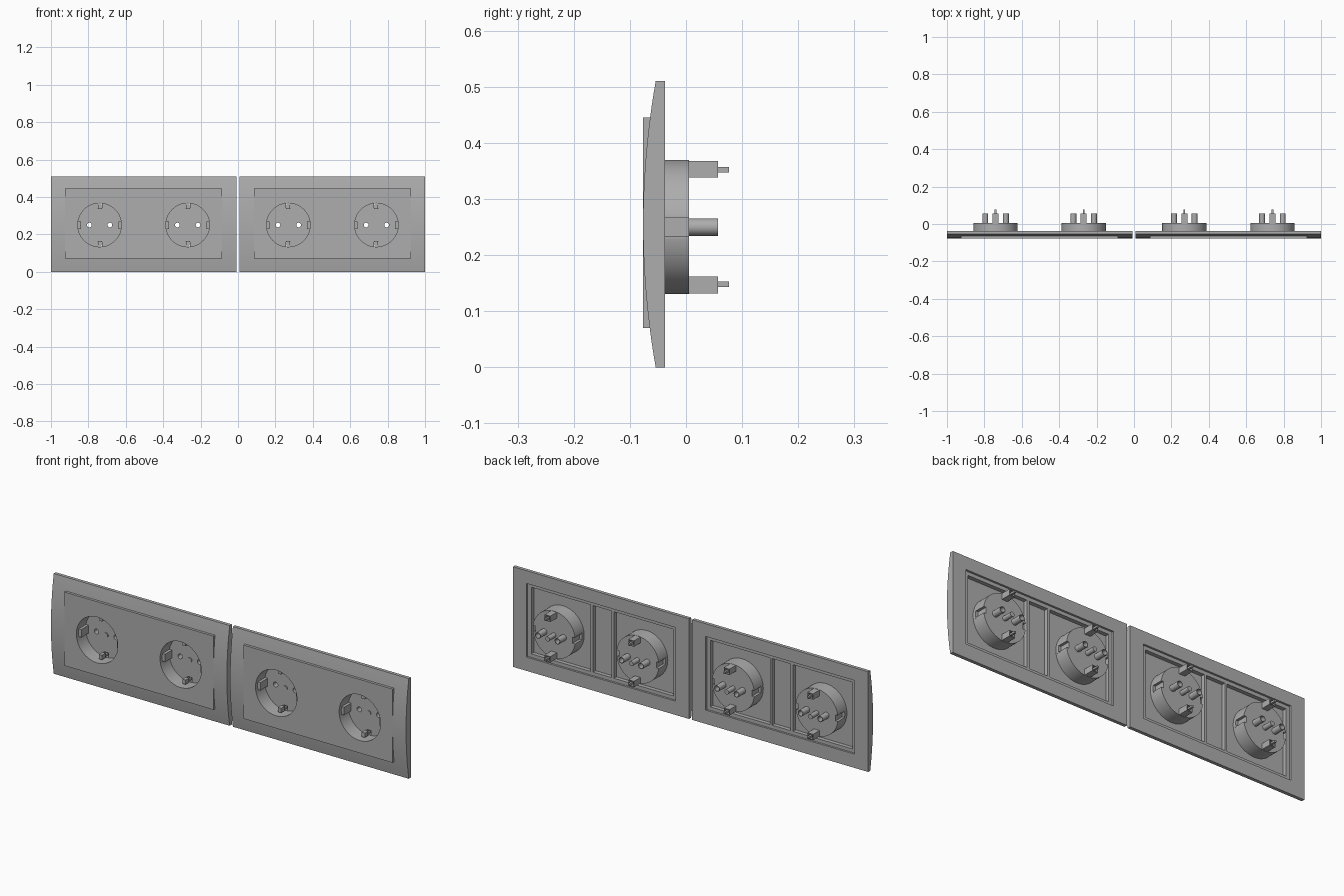
import bpy, math
from mathutils import Matrix

cube = bpy.data.objects.get("Cube")
if cube:
    bpy.data.objects.remove(cube)

grey = bpy.data.materials.new("plain_grey")
grey.use_nodes = True
COLOR = (0.42, 0.42, 0.42, 1)
grey.diffuse_color = COLOR
grey.node_tree.nodes["Principled BSDF"].inputs["Base Color"].default_value = COLOR

MID_Z = 0.25          # height of the socket axes
FRONT, BACK = -0.077, -0.037


def box(name, x, y, z):
    """Box from (min, max) pairs."""
    bpy.ops.mesh.primitive_cube_add(size=1)
    ob = bpy.context.object
    ob.name = name
    ob.data.transform(Matrix.Translation([(a + b) / 2 for a, b in (x, y, z)])
                      @ Matrix.Diagonal([b - a for a, b in (x, y, z)] + [1]))
    return ob


def rod(name, x, z, r, y, sides=32):
    """Cylinder along y."""
    bpy.ops.mesh.primitive_cylinder_add(vertices=sides, radius=r, depth=y[1] - y[0])
    ob = bpy.context.object
    ob.name = name
    ob.data.transform(Matrix.Translation((x, (y[0] + y[1]) / 2, z))
                      @ Matrix.Rotation(math.pi / 2, 4, 'X'))
    return ob


def combine(target, parts, operation):
    """Boolean the parts into the target and bake the result."""
    for part in parts:
        mod = target.modifiers.new("bool", 'BOOLEAN')
        mod.operation, mod.object, mod.solver = operation, part, 'EXACT'
    bpy.context.view_layer.update()
    dg = bpy.context.evaluated_depsgraph_get()
    mesh = bpy.data.meshes.new_from_object(target.evaluated_get(dg))
    target.modifiers.clear()
    target.data = mesh
    for part in parts:
        bpy.data.objects.remove(part)


def finish(ob):
    ob.data.materials.clear()
    ob.data.materials.append(grey)
    bpy.ops.object.select_all(action='DESELECT')
    ob.select_set(True)
    bpy.context.view_layer.objects.active = ob
    bpy.ops.object.shade_smooth_by_angle(angle=math.radians(30))


def place(ob, name, x):
    copy = ob.copy()
    copy.name = name
    copy.location.x = x
    bpy.context.collection.objects.link(copy)


# Curved frame: bowed profile extruded along x, with a window cut out
def make_frame():
    half, top, n = 0.4955, 0.51, 24
    profile = [(BACK, top), (BACK, 0)]
    for i in range(n + 1):
        u = 2 * i / n - 1
        profile.append((-0.0765 + 0.0225 * u * u, top * i / n))
    m = len(profile)
    verts = [(x, y, z) for x in (-half, half) for y, z in profile]
    faces = [tuple(range(m)), tuple(reversed(range(m, 2 * m)))]
    faces += [(i, i + m, (i + 1) % m + m, (i + 1) % m) for i in range(m)]
    mesh = bpy.data.meshes.new("frame")
    mesh.from_pydata(verts, [], faces)
    mesh.update()
    frame = bpy.data.objects.new("frame", mesh)
    bpy.context.collection.objects.link(frame)
    bpy.context.view_layer.objects.active = frame
    frame.select_set(True)
    bpy.ops.object.mode_set(mode='EDIT')
    bpy.ops.mesh.select_all(action='SELECT')
    bpy.ops.mesh.normals_make_consistent(inside=False)
    bpy.ops.object.mode_set(mode='OBJECT')
    combine(frame, [box("window", (-0.42, 0.42), (-0.1, 0), (0.07, 0.445))], 'DIFFERENCE')
    finish(frame)
    return frame


# Flat cover plate: three recesses behind, two round openings
def make_plate():
    plate = box("cover_plate", (-0.42, 0.42), (FRONT, -0.047), (0.07, 0.445))
    cutters = []
    for x in ((-0.4, -0.065), (-0.052, 0.052), (0.065, 0.4)):
        cutters.append(box("recess", x, (-0.067, 0), (0.088, 0.427)))
    for x in (-0.2355, 0.2355):
        cutters.append(rod("opening", x, MID_Z, 0.1165, (-0.1, 0), 64))
    combine(plate, cutters, 'DIFFERENCE')
    finish(plate)
    return plate


# Socket cup with terminal tubes, clip housings and side guides
def make_socket():
    cup = rod("socket_cup", 0, MID_Z, 0.1195, (-0.07, 0.005), 64)
    cutters = [rod("hollow", 0, MID_Z, 0.1165, (-0.1, -0.003), 64)]
    combine(cup, cutters, 'DIFFERENCE')

    extras = [rod("screw_post", 0, MID_Z - 0.003, 0.012, (-0.008, 0.057))]
    cutters = []
    for s in (-1, 1):
        zs = lambda a, b: tuple(sorted((MID_Z + s * a, MID_Z + s * b)))
        xs = lambda a, b: tuple(sorted((s * a, s * b)))
        extras.append(rod("terminal", s * 0.055, MID_Z, 0.0155, (-0.002, 0.057)))
        extras.append(box("clip_housing", (-0.016, 0.016), (-0.002, 0.057), zs(0.088, 0.118)))
        extras.append(box("guide", xs(0.1, 0.118), (-0.06, 0), (MID_Z - 0.02, MID_Z + 0.02)))
        cutters.append(rod("pin_hole", s * 0.055, MID_Z, 0.0125, (-0.1, 0.1)))
        cutters.append(box("clip_slot", (-0.012, 0.012), (-0.02, 0.1), zs(0.091, 0.114)))
        cutters.append(box("guide_groove", xs(0.105, 0.13), (-0.05, 0.02),
                           (MID_Z - 0.016, MID_Z + 0.016)))
    combine(cup, extras, 'UNION')
    combine(cup, cutters, 'DIFFERENCE')
    finish(cup)
    return cup


# Earth contact: long blade with a hooked tip inside the cup
def make_contact():
    blade = box("earth_contacts", (-0.005, 0.005), (-0.045, 0.077),
                (MID_Z + 0.097, MID_Z + 0.107))
    hook = box("hook", (-0.009, 0.009), (-0.05, -0.022), (MID_Z + 0.086, MID_Z + 0.109))
    combine(blade, [hook], 'UNION')
    mod = blade.modifiers.new("mirror", 'MIRROR')
    mod.use_axis = (False, False, True)
    pivot = bpy.data.objects.new("mirror_pivot", None)
    pivot.location.z = MID_Z
    pivot.hide_render = True
    bpy.context.collection.objects.link(pivot)
    mod.mirror_object = pivot
    combine(blade, [], 'UNION')
    bpy.data.objects.remove(pivot)
    finish(blade)
    return blade


# Two double outlets side by side
frame, plate, socket, contact = make_frame(), make_plate(), make_socket(), make_contact()
for side, cx in (("right", -0.5045), ("left", 0.5045)):
    place(frame, side + "_frame", cx)
    place(plate, side + "_cover_plate", cx)
    for pos, dx in (("outer", 0.2355), ("inner", -0.2355)):
        x = cx + math.copysign(1, cx) * dx
        place(socket, f"{side}_{pos}_socket", x)
        place(contact, f"{side}_{pos}_earth_contacts", x)
for ob in (frame, plate, socket, contact):
    bpy.data.objects.remove(ob)
